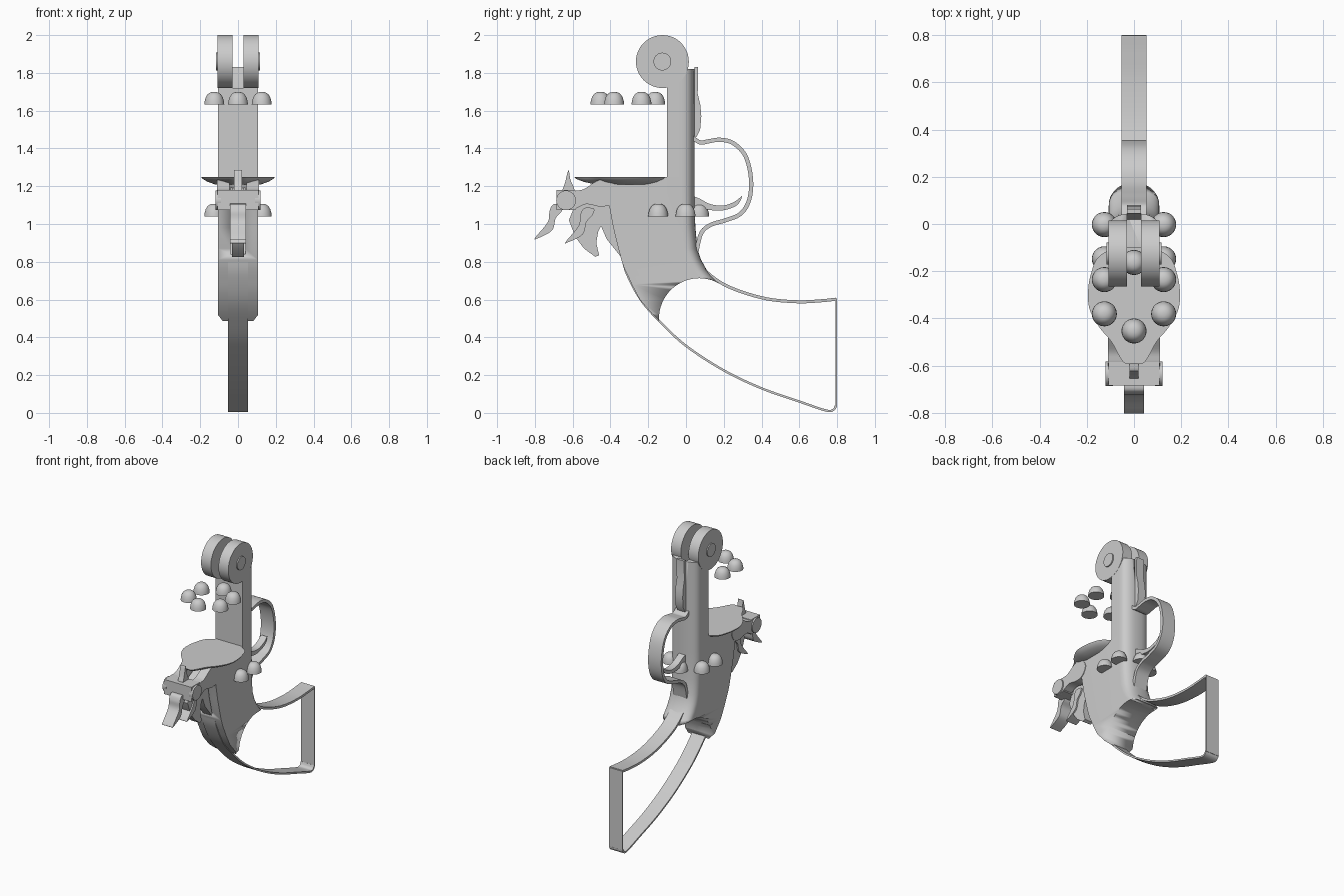
import bpy, bmesh, math
from mathutils import Vector

cube = bpy.data.objects.get("Cube")
if cube:
    bpy.data.objects.remove(cube, do_unlink=True)


def finish(name, bm, angle=35):
    """Turn a bmesh into a smooth-shaded object with sharp edges kept."""
    bmesh.ops.recalc_face_normals(bm, faces=bm.faces)
    mesh = bpy.data.meshes.new(name)
    bm.to_mesh(mesh)
    bm.free()
    ob = bpy.data.objects.new(name, mesh)
    bpy.context.collection.objects.link(ob)
    bpy.ops.object.select_all(action='DESELECT')
    ob.select_set(True)
    bpy.context.view_layer.objects.active = ob
    bpy.ops.object.shade_smooth_by_angle(angle=math.radians(angle))
    return ob


def loft(name, rings, angle=35):
    """Skin a stack of closed rings and cap both ends."""
    bm = bmesh.new()
    loops = [[bm.verts.new(p) for p in ring] for ring in rings]
    for a, b in zip(loops, loops[1:]):
        for i in range(len(a)):
            j = (i + 1) % len(a)
            bm.faces.new((a[i], a[j], b[j], b[i]))
    bm.faces.new(loops[0])
    bm.faces.new(loops[-1])
    return finish(name, bm, angle)


def spline(pts, closed=False, steps=6):
    """Catmull-Rom curve through 2D points."""
    p = [Vector(q) for q in pts]
    n = len(p)
    ext = [p[-1]] + p + [p[0], p[1]] if closed else [p[0]] + p + [p[-1]]
    out = []
    for i in range(n if closed else n - 1):
        a, b, c, d = ext[i:i + 4]
        for k in range(steps):
            t = k / steps
            out.append(0.5 * (2 * b + (c - a) * t + (2 * a - 5 * b + 4 * c - d) * t * t
                              + (3 * b - a - 3 * c + d) * t ** 3))
    return out if closed else out + [p[-1]]


def prism(name, pts, x0, x1):
    """Extrude a side profile (y, z) across x."""
    return loft(name, [[(x, p[0], p[1]) for p in pts] for x in (x0, x1)])


def ribbon(name, pts, thick, half):
    """Strip of constant thickness following a side path."""
    c = spline(pts)
    left, right = [], []
    for i, p in enumerate(c):
        t = (c[min(i + 1, len(c) - 1)] - c[max(i - 1, 0)]).normalized()
        n = Vector((-t.y, t.x)) * thick / 2
        left.append(p + n)
        right.append(p - n)
    return prism(name, left + right[::-1], -half, half)


def disc(y, z, r, n=48):
    return [(y + r * math.cos(math.tau * i / n), z + r * math.sin(math.tau * i / n))
            for i in range(n)]


def cut(target, cutter):
    cutter.hide_render = True
    m = target.modifiers.new("cut", 'BOOLEAN')
    m.operation, m.solver, m.object = 'DIFFERENCE', 'EXACT', cutter
    bpy.context.view_layer.objects.active = target
    bpy.ops.object.modifier_apply(modifier=m.name)
    bpy.data.objects.remove(cutter, do_unlink=True)


def box_profile(y0, y1, z0, z1):
    return [(y0, z0), (y1, z0), (y1, z1), (y0, z1)]


# Main frame: stacked sections, flat at the front and rounded at the back
def section(z, front, back, w, depth=0.07, n=16):
    ring = [(w, front, z)]
    for i in range(n + 1):
        a = math.pi * i / n
        c, s = math.cos(a), math.sin(a)
        ring.append((w * math.copysign(abs(c) ** 0.8, c), back - depth + depth * abs(s) ** 0.8, z))
    return ring + [(-w, front, z)]


sections = [
    (0.45, -0.10, 0.2, 0.055), (0.485, -0.14, 0.2, 0.08), (0.52, -0.175, 0.2, 0.107),
    (0.6, -0.245, 0.2, 0.107), (0.68, -0.287, 0.18, 0.107), (0.72, -0.305, 0.14, 0.107),
    (0.76, -0.325, 0.108, 0.107), (0.81, -0.342, 0.08, 0.107), (0.87, -0.358, 0.06, 0.107),
    (0.98, -0.385, 0.05, 0.107), (1.09, -0.405, 0.045, 0.107), (1.17, -0.43, 0.045, 0.107),
    (1.245, -0.46, 0.045, 0.107), (1.25, -0.10, 0.045, 0.107), (1.6, -0.10, 0.045, 0.107),
    (1.82, -0.10, 0.045, 0.107)]
frame = loft("frame", [section(*s) for s in sections])
cut(frame, prism("grip_cutter", disc(0.07, 0.5, 0.213, 64), -0.3, 0.3))
cut(frame, prism("hinge_slot_cutter", box_profile(-0.3, 0.2, 1.72, 2.1), -0.03, 0.03))
cut(frame, prism("hammer_slot_cutter",
                 [(-0.7, 0.84), (-0.33, 0.84), (-0.27, 1.0), (-0.3, 1.19), (-0.7, 1.19)],
                 -0.04, 0.04))

# Hinge knuckles with raised pins
for side, s in (("left", 1), ("right", -1)):
    prism(f"hinge_{side}", disc(-0.125, 1.86, 0.14), 0.03 * s, 0.108 * s)
    prism(f"hinge_pin_{side}", disc(-0.125, 1.86, 0.047, 32), 0.1 * s, 0.116 * s)

# Latch on the back of the arm
prism("latch", [(0.02, 1.46), (0.055, 1.46), (0.075, 1.5), (0.081, 1.57), (0.076, 1.63),
                (0.062, 1.69), (0.064, 1.83), (0.045, 1.83), (0.02, 1.72)], -0.03, 0.03)

# Recoil shield: flat top, dished underneath
half = [(0.0, -0.59), (0.045, -0.585), (0.095, -0.5), (0.145, -0.44), (0.185, -0.37),
        (0.195, -0.3), (0.182, -0.21), (0.14, -0.13), (0.0, -0.08)]
outline = spline(half + [(-x, y) for x, y in half[-2:0:-1]], closed=True, steps=4)
loft("recoil_shield", [[(p.x * k, -0.3 + (p.y + 0.3) * k, z) for p in outline]
                       for k, z in ((1, 1.25), (0.97, 1.24), (0.83, 1.224), (0.6, 1.208))])

# Grip straps
ribbon("front_strap", [(-0.335, 0.81), (-0.31, 0.73), (-0.24, 0.6), (-0.14, 0.485), (0, 0.355),
                       (0.2, 0.225), (0.4, 0.13), (0.6, 0.06), (0.74, 0.013), (0.78, 0.016),
                       (0.794, 0.04)], 0.012, 0.053)
ribbon("butt_strap", [(0.795, 0.03), (0.795, 0.3), (0.795, 0.605)], 0.008, 0.053)
ribbon("back_strap", [(0.1, 0.755), (0.14, 0.72), (0.21, 0.675), (0.32, 0.632), (0.45, 0.6),
                      (0.6, 0.588), (0.72, 0.594), (0.795, 0.602)], 0.016, 0.053)

# Trigger guard and trigger
ribbon("trigger_guard", [(0.03, 1.46), (0.075, 1.432), (0.12, 1.438), (0.18, 1.446),
                         (0.25, 1.428), (0.315, 1.36), (0.344, 1.24), (0.335, 1.13),
                         (0.29, 1.055), (0.21, 1.02), (0.13, 0.995), (0.08, 0.95),
                         (0.055, 0.85)], 0.022, 0.052)
prism("trigger", spline([(0.02, 1.15), (0.07, 1.135), (0.13, 1.105), (0.2, 1.098), (0.26, 1.12),
                         (0.297, 1.148), (0.27, 1.1), (0.2, 1.073), (0.12, 1.075),
                         (0.02, 1.1)], closed=True), -0.025, 0.025)

# Hammer cheeks, crosspiece and bosses
cheek = spline([(-0.6, 1.165), (-0.54, 1.185), (-0.46, 1.233), (-0.4, 1.225), (-0.363, 1.17),
                (-0.39, 1.11), (-0.45, 1.092), (-0.53, 1.105), (-0.6, 1.08)], closed=True)
for side, s in (("left", 1), ("right", -1)):
    prism(f"hammer_cheek_{side}", cheek, 0.045 * s, 0.111 * s)
    prism(f"hammer_boss_{side}", disc(-0.635, 1.125, 0.052, 32), 0.09 * s, 0.12 * s)
prism("hammer_crosspiece", [(-0.685, 1.075), (-0.585, 1.075), (-0.57, 1.12), (-0.585, 1.18),
                            (-0.685, 1.18)], -0.108, 0.108)
prism("hammer_spur", spline([(-0.655, 1.16), (-0.64, 1.22), (-0.622, 1.285), (-0.612, 1.235),
                             (-0.59, 1.18), (-0.6, 1.15)], closed=True), -0.02, 0.02)

# Two matching S-shaped fingers
finger = [(-0.65, 1.1), (-0.7, 1.105), (-0.722, 1.07), (-0.732, 1.01), (-0.798, 0.928),
          (-0.79, 0.922), (-0.71, 0.965), (-0.69, 1.03), (-0.66, 1.065)]
for name, dy, dz in (("front_finger", 0, 0), ("rear_finger", 0.163, -0.02)):
    prism(name, [(p.x + dy, p.y + dz) for p in spline(finger, closed=True)], -0.043, 0.043)

# Claw-shaped hammer body
prism("hammer_body", [(-0.58, 1.12), (-0.62, 1.02), (-0.585, 0.93), (-0.54, 0.87), (-0.48, 0.826),
                      (-0.46, 0.835), (-0.475, 0.9), (-0.465, 0.96), (-0.45, 0.99),
                      (-0.42, 0.92), (-0.34, 0.82), (-0.33, 0.95), (-0.37, 1.15),
                      (-0.42, 1.2)], -0.033, 0.033)

# Two rings of six domed caps
dome = [(0.053, 0), (0.051, 0.018), (0.045, 0.039), (0.035, 0.055), (0.022, 0.064), (0.008, 0.067)]
for row, cy, cz in (("upper", -0.308, 1.632), ("lower", -0.075, 1.04)):
    for k in range(6):
        a = math.radians(90 + 60 * k)
        x, y = 0.145 * math.cos(a), cy + 0.145 * math.sin(a)
        loft(f"{row}_cap_{k + 1}", [[(x + u, y + v, cz + h) for u, v in disc(0, 0, r, 28)]
                                    for r, h in dome], 45)
